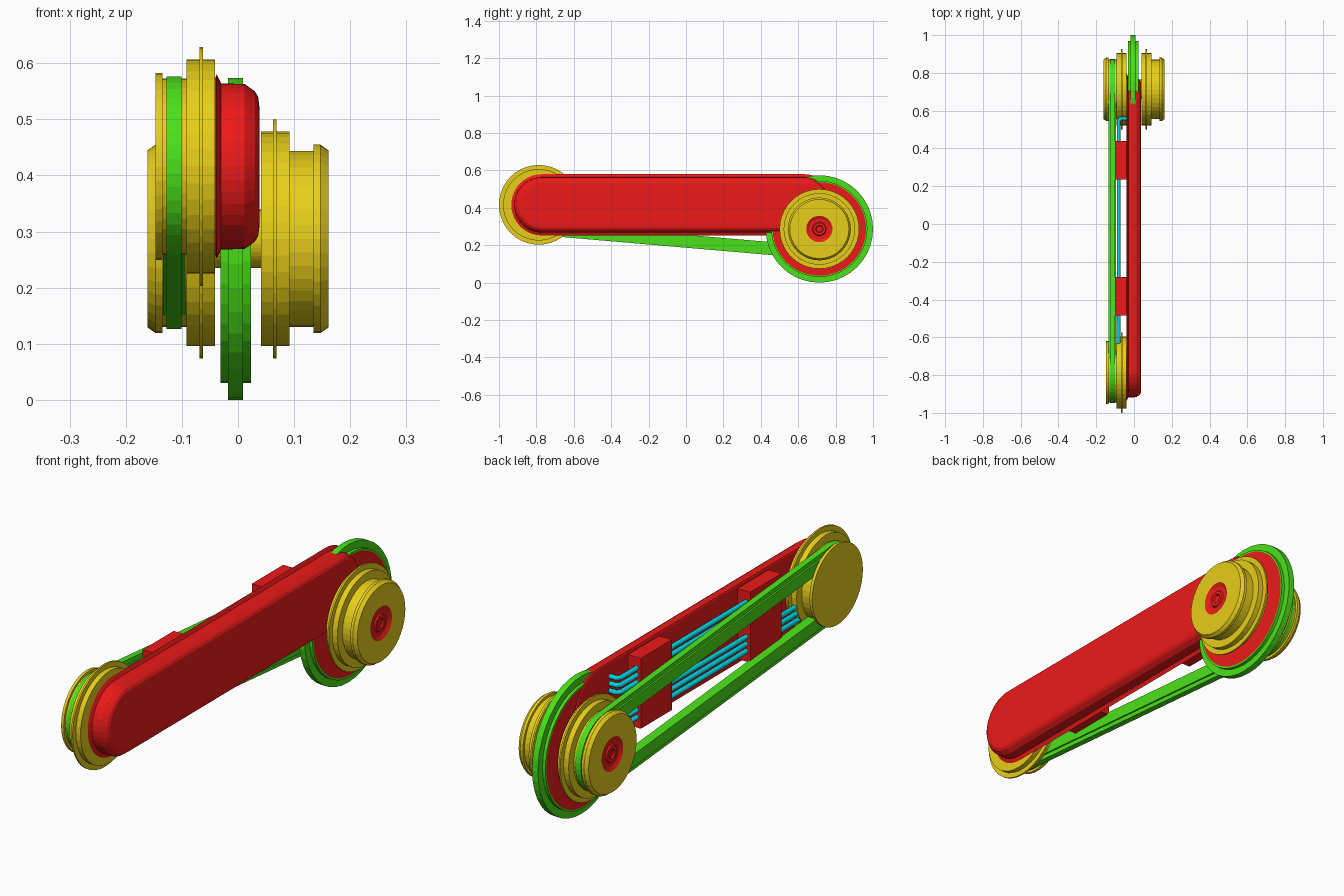
import bpy, bmesh, math

if "Cube" in bpy.data.objects:
    bpy.data.objects.remove(bpy.data.objects["Cube"])

REAR, FRONT = (0.713, 0.287), (-0.787, 0.416)   # axle centres (y, z)
SIDES = 40


def material(name, rgb):
    m = bpy.data.materials.new(name)
    m.diffuse_color = (*rgb, 1)
    m.use_nodes = True
    m.node_tree.nodes["Principled BSDF"].inputs["Base Color"].default_value = m.diffuse_color
    return m


RED = material("red", (0.85, 0.01, 0.01))
YELLOW = material("yellow", (0.8, 0.62, 0.01))
GREEN = material("green", (0.07, 0.75, 0.01))
CYAN = material("cyan", (0.0, 0.65, 0.75))


def finish(name, bm, mat):
    bmesh.ops.remove_doubles(bm, verts=bm.verts, dist=1e-5)
    bmesh.ops.recalc_face_normals(bm, faces=bm.faces)
    mesh = bpy.data.meshes.new(name)
    bm.to_mesh(mesh)
    bm.free()
    mesh.materials.append(mat)
    ob = bpy.data.objects.new(name, mesh)
    bpy.context.collection.objects.link(ob)
    return ob


def outline(bm, x, r, a, b):
    """Rounded-end outline around centres a and b (a circle when a equals b)."""
    axis = math.atan2(a[1] - b[1], a[0] - b[0]) if a != b else 0
    ring, half = [], SIDES // 2
    for centre, start in ((a, axis - math.pi / 2), (b, axis + math.pi / 2)):
        for i in range(half + 1):
            t = start + math.pi * i / half
            ring.append(bm.verts.new((x, centre[0] + r * math.cos(t),
                                      centre[1] + r * math.sin(t))))
    return ring


def loft(name, profile, a, b, mat, closed=False):
    """Skin a profile of (x, radius) points around one or two centres."""
    bm = bmesh.new()
    rings = [outline(bm, x, r, a, b) for x, r in profile]
    pairs = list(zip(rings, rings[1:]))
    if closed:
        pairs.append((rings[-1], rings[0]))
    else:
        bm.faces.new(rings[0])
        bm.faces.new(rings[-1])
    n = len(rings[0])
    for p, q in pairs:
        for i in range(n):
            j = (i + 1) % n
            bm.faces.new((p[i], p[j], q[j], q[i]))
    return finish(name, bm, mat)


def box(name, lo, hi, mat):
    bm = bmesh.new()
    bmesh.ops.create_cube(bm, size=1)
    for v in bm.verts:
        v.co = [(l + h) / 2 + c * (h - l) for l, h, c in zip(lo, hi, v.co)]
    return finish(name, bm, mat)


def tube(name, points, radius, mat):
    c = bpy.data.curves.new(name, "CURVE")
    c.dimensions = "3D"
    c.bevel_depth = radius
    c.bevel_resolution = 2
    c.use_fill_caps = True
    s = c.splines.new("POLY")
    s.points.add(len(points) - 1)
    for p, co in zip(s.points, points):
        p.co = (*co, 1)
    c.materials.append(mat)
    bpy.context.collection.objects.link(bpy.data.objects.new(name, c))


# long arm housing with bevelled front and flanged back
loft("arm_housing", [(-0.041, 0.157), (-0.038, 0.164), (-0.03, 0.148), (0.012, 0.147),
                     (0.03, 0.134), (0.036, 0.124), (0.038, 0.108)],
     (0.63, 0.416), (-0.77, 0.416), RED)

# big wheel: red disc with a stepped green rim
loft("wheel_disc", [(-0.031, 0.25), (0.023, 0.25)], REAR, REAR, RED)
loft("wheel_rim", [(-0.031, 0.249), (-0.031, 0.257), (-0.018, 0.257), (-0.018, 0.287),
                   (0.009, 0.287), (0.009, 0.257), (0.023, 0.257), (0.023, 0.249)],
     REAR, REAR, GREEN, closed=True)
loft("wheel_shaft", [(-0.045, 0.052), (0.045, 0.052)], REAR, REAR, YELLOW)

# stepped pulleys: one each side of the wheel, one at the front of the arm
steps = [(0.041, 0.191), (0.062, 0.191), (0.062, 0.213), (0.069, 0.213),
         (0.069, 0.191), (0.092, 0.191), (0.092, 0.157), (0.135, 0.157)]
hub_end = [(0.135, 0.168), (0.147, 0.168), (0.161, 0.158), (0.161, 0.07), (0.041, 0.07)]
cap = [(0.12, 0.07), (0.161, 0.07), (0.153, 0.055), (0.153, 0.037),
       (0.159, 0.033), (0.159, 0.02), (0.153, 0.016)]
for side, s in (("right", 1), ("left", -1)):
    loft("wheel_pulley_" + side, [(s * x, r) for x, r in steps + hub_end],
         REAR, REAR, YELLOW, closed=True)
    loft("axle_cap_" + side, [(s * x, r) for x, r in cap], REAR, REAR, RED)
loft("front_pulley", [(-x, r) for x, r in steps + [(0.135, 0.167), (0.147, 0.167)]],
     FRONT, FRONT, YELLOW)

# drive belt with a stepped section
loft("drive_belt", [(-0.134, 0.092), (-0.134, 0.143), (-0.127, 0.143), (-0.127, 0.161),
                    (-0.101, 0.161), (-0.101, 0.143), (-0.094, 0.143), (-0.094, 0.092)],
     REAR, FRONT, GREEN, closed=True)

# clamp blocks on the back of the arm
for name, y0, y1 in (("rear_clamp", 0.235, 0.44), ("front_clamp", -0.485, -0.28)):
    box(name, (-0.1, y0, 0.272), (-0.04, y1, 0.565), RED)

# two bundles of three hoses running through the clamps
for bundle, z0 in (("upper", 0.46), ("lower", 0.315)):
    for i in range(3):
        z = z0 + 0.03 * i
        tube(f"{bundle}_hose_{i + 1}", [(-0.038, 0.558, z), (-0.07, 0.558, z), (-0.081, 0.545, z),
                                        (-0.081, -0.64, z)], 0.0105, CYAN)
